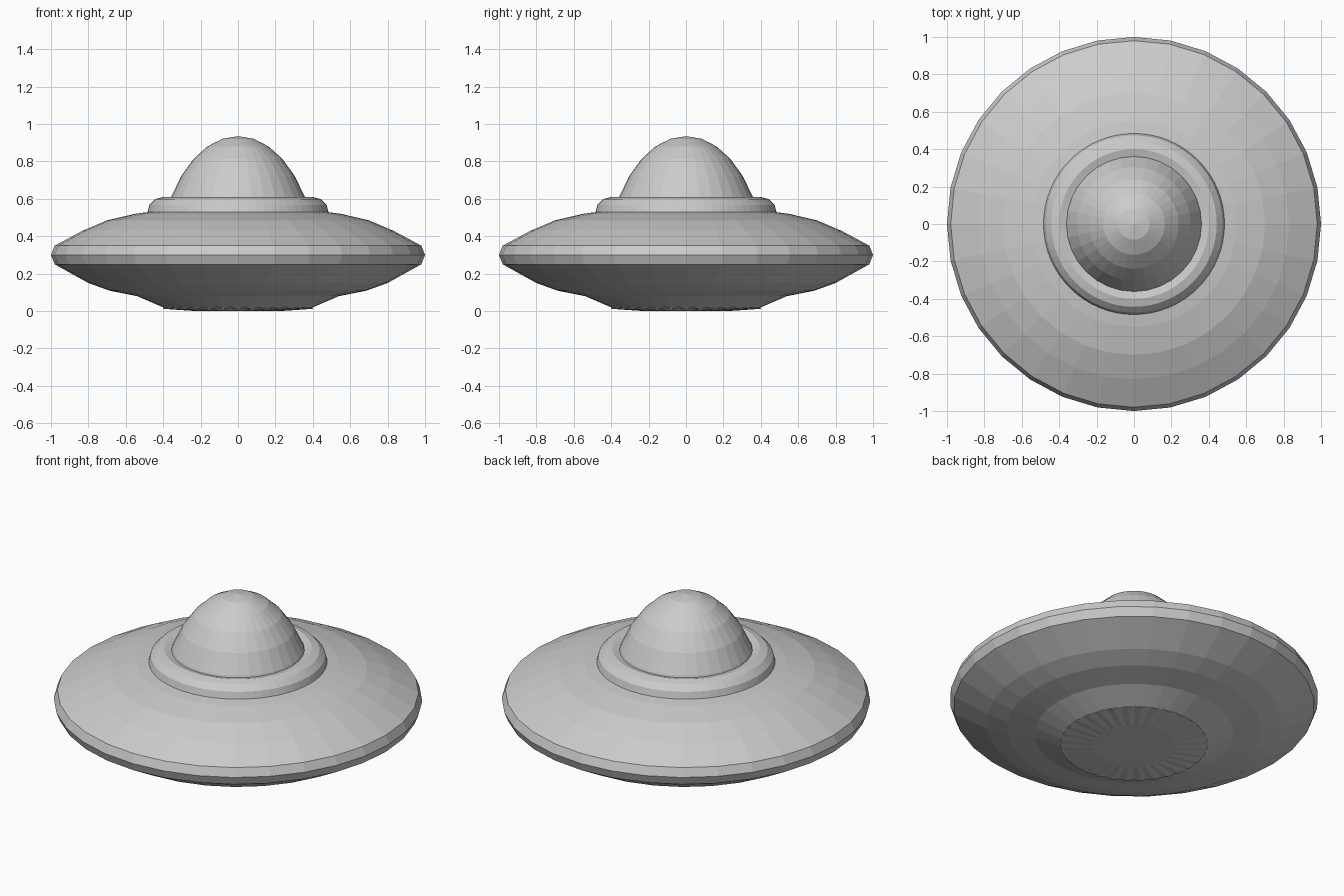
import bpy, bmesh, math

if "Cube" in bpy.data.objects:
    bpy.data.objects.remove(bpy.data.objects["Cube"])

grey = bpy.data.materials.new("light_grey_metal")
grey.diffuse_color = (0.6, 0.6, 0.6, 1)
grey.use_nodes = True
grey.node_tree.nodes["Principled BSDF"].inputs["Base Color"].default_value = grey.diffuse_color


def finish(name, bm):
    bmesh.ops.remove_doubles(bm, verts=bm.verts, dist=1e-5)
    bmesh.ops.recalc_face_normals(bm, faces=bm.faces)
    mesh = bpy.data.meshes.new(name)
    bm.to_mesh(mesh)
    bm.free()
    mesh.materials.append(grey)
    obj = bpy.data.objects.new(name, mesh)
    bpy.context.collection.objects.link(obj)
    return obj


def lathe(name, profile, sides, closed=False, pleat=None):
    """Spin (radius, z) points round z; pleat = (ring index, depth) zigzags a ring."""
    bm = bmesh.new()
    rings = []
    for k, (r, z) in enumerate(profile):
        ring = []
        for i in range(sides):
            a = 2 * math.pi * i / sides
            dz = pleat[1] * (i % 2) if pleat and pleat[0] == k else 0
            ring.append(bm.verts.new((r * math.cos(a), r * math.sin(a), z + dz)))
        rings.append(ring)
    pairs = list(zip(rings, rings[1:]))
    if closed:
        pairs.append((rings[-1], rings[0]))
    for low, high in pairs:
        for i in range(sides):
            j = (i + 1) % sides
            bm.faces.new((low[i], low[j], high[j], high[i]))
    if not closed:
        bm.faces.new(rings[0])
        bm.faces.new(rings[-1])
    return finish(name, bm)


# saucer hull with a narrow rim band
lathe("saucer_hull", [
    (0.40, 0.02), (0.54, 0.08), (0.69, 0.11), (0.80, 0.15), (0.98, 0.25),
    (1.00, 0.30), (0.98, 0.35), (0.83, 0.43), (0.70, 0.485), (0.55, 0.52),
    (0.40, 0.54)], 32)

# pleated ring and flat disc underneath
lathe("underside_vent", [(0.225, 0.0), (0.40, 0.012), (0.39, 0.03)], 64,
      pleat=(1, 0.008))

# rounded collar around the dome
lathe("dome_collar", [
    (0.40 + 0.085 * math.cos(math.radians(30 * i)),
     0.525 + 0.085 * math.sin(math.radians(30 * i))) for i in range(12)],
    64, closed=True)

# cockpit dome: upper part of a stretched sphere
dome = [(0.43 * math.sin(math.radians(11.25 * i)),
         0.205 + 0.73 * math.cos(math.radians(11.25 * i))) for i in range(6, 0, -1)]
lathe("cockpit_dome", dome + [(0.001, 0.935)], 32)
